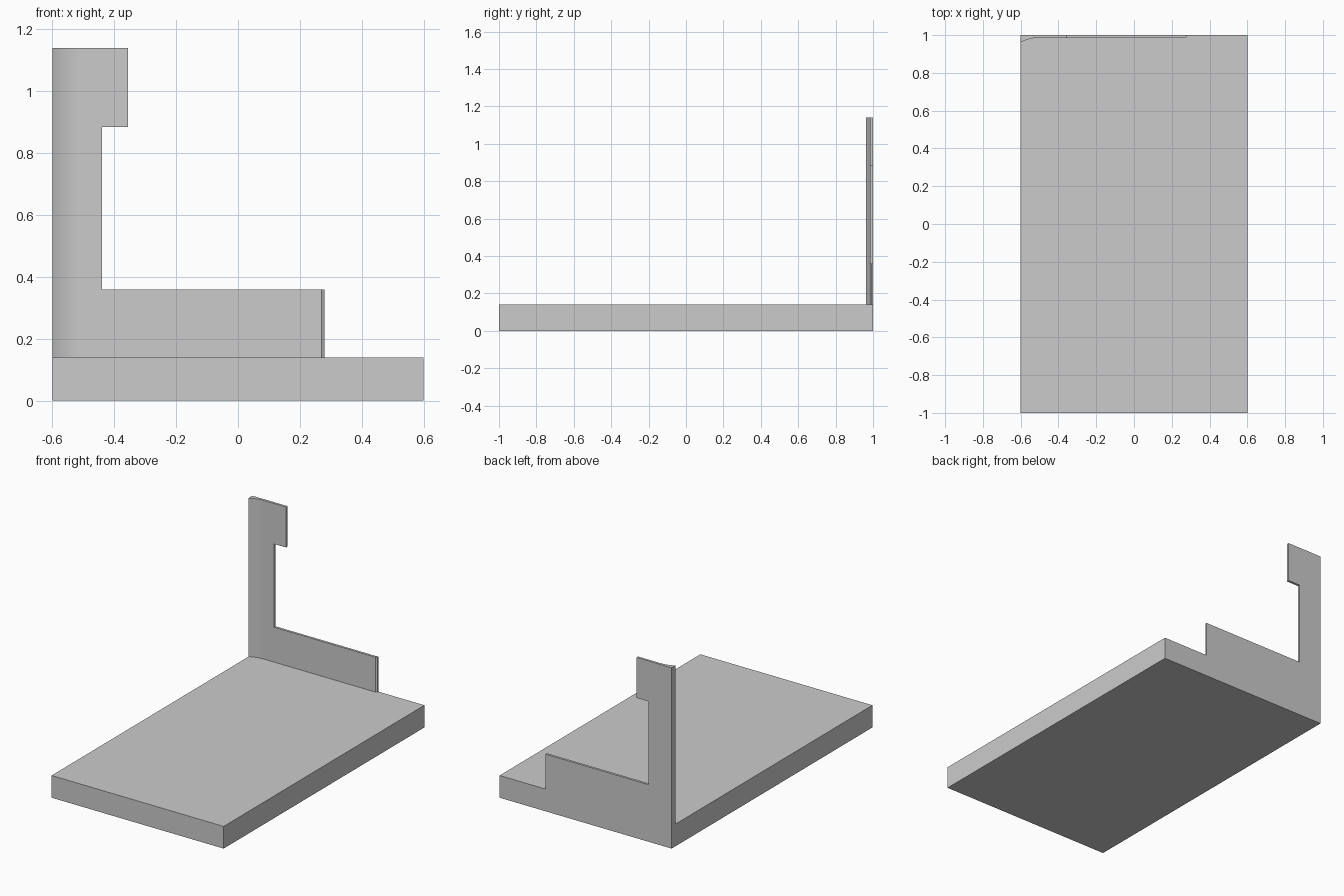
import bpy, bmesh

if "Cube" in bpy.data.objects:
    bpy.data.objects.remove(bpy.data.objects["Cube"])

grey = bpy.data.materials.new("plain_grey")
grey.use_nodes = True
colour = (0.6, 0.6, 0.6, 1)
grey.diffuse_color = colour
grey.node_tree.nodes["Principled BSDF"].inputs["Base Color"].default_value = colour


def prism(name, points, offset):
    """Extrude a flat outline of 3D points along an offset."""
    bm = bmesh.new()
    face = bm.faces.new([bm.verts.new(p) for p in points])
    new = bmesh.ops.extrude_face_region(bm, geom=[face])["geom"]
    bmesh.ops.translate(bm, vec=offset,
                        verts=[v for v in new if isinstance(v, bmesh.types.BMVert)])
    bmesh.ops.recalc_face_normals(bm, faces=bm.faces)
    mesh = bpy.data.meshes.new(name)
    bm.to_mesh(mesh)
    bm.free()
    mesh.materials.append(grey)
    obj = bpy.data.objects.new(name, mesh)
    bpy.context.collection.objects.link(obj)
    return obj


# Base slab
BASE = 0.14
TOP = 1.14
prism("base_slab", [(-0.6, -1, 0), (0.6, -1, 0), (0.6, 1, 0), (-0.6, 1, 0)], (0, 0, BASE))

# Back wall: thin plan outline flaring at its left edge, chamfered at the other end
FLARE = 0.09
steps = 10
flare = [(-0.6 + FLARE * i / steps, 0.985 - 0.023 * (1 - i / steps) ** 2, BASE)
         for i in range(steps + 1)]
plan = flare + [(0.27, 0.985, BASE), (0.28, 0.992, BASE), (0.28, 1, BASE), (-0.6, 1, BASE)]
wall = prism("back_wall", plan, (0, 0, TOP - BASE))

# Cut away the opening, leaving the low wall, the post and the head
opening = [(-0.44, 0.36), (0.4, 0.36), (0.4, 1.3), (-0.355, 1.3), (-0.355, 0.885), (-0.44, 0.885)]
cutter = prism("opening_cutter", [(x, 0.9, z) for x, z in opening], (0, 0.2, 0))
cutter.hide_render = True
cut = wall.modifiers.new("opening", "BOOLEAN")
cut.operation = "DIFFERENCE"
cut.solver = "EXACT"
cut.object = cutter
bpy.context.view_layer.objects.active = wall
wall.select_set(True)
bpy.ops.object.modifier_apply(modifier=cut.name)
bpy.data.objects.remove(cutter)

# Smooth the flare while keeping the edges sharp
bpy.ops.object.shade_smooth_by_angle(angle=0.3)
